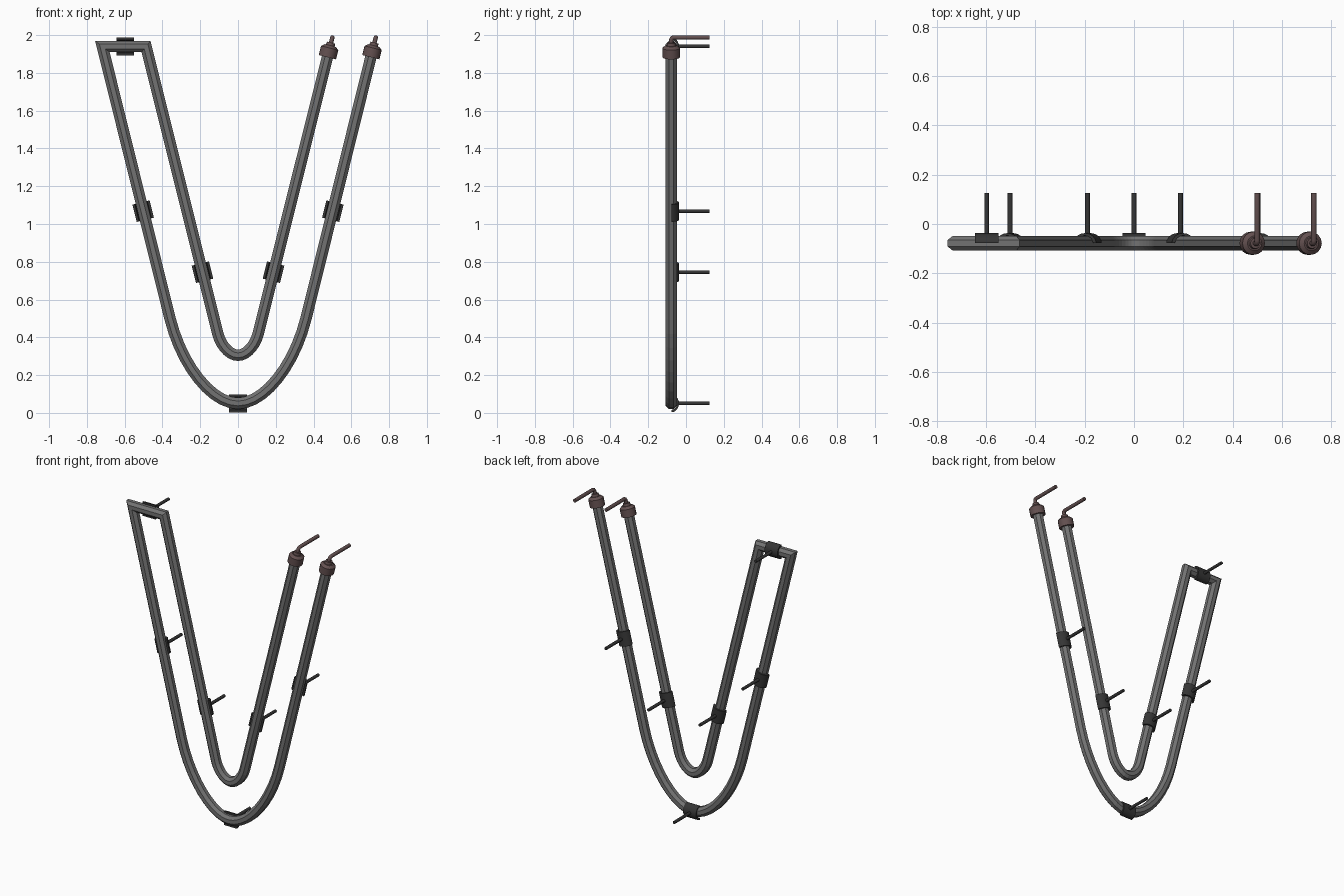
import bpy, bmesh, math
from mathutils import Vector

cube = bpy.data.objects.get("Cube")
if cube:
    bpy.data.objects.remove(cube, do_unlink=True)

TUBE_Y = -0.078
BACK_Y = 0.125


def material(name, rgb):
    m = bpy.data.materials.new(name)
    m.use_nodes = True
    m.diffuse_color = (*rgb, 1)
    m.node_tree.nodes["Principled BSDF"].inputs["Base Color"].default_value = (*rgb, 1)
    return m


GREY = material("tube grey", (0.17, 0.17, 0.17))
BLACK = material("clip black", (0.036, 0.036, 0.036))
BROWN = material("cap brown", (0.125, 0.08, 0.08))


def finish(bm, name, mat, smooth=None):
    bmesh.ops.recalc_face_normals(bm, faces=bm.faces)
    mesh = bpy.data.meshes.new(name)
    bm.to_mesh(mesh)
    bm.free()
    mesh.materials.append(mat)
    ob = bpy.data.objects.new(name, mesh)
    bpy.context.collection.objects.link(ob)
    if smooth:
        bpy.ops.object.select_all(action='DESELECT')
        ob.select_set(True)
        bpy.context.view_layer.objects.active = ob
        bpy.ops.object.shade_smooth_by_angle(angle=math.radians(smooth))
    return ob


def bridge(bm, rings):
    """Skin a list of vertex rings and close both ends."""
    n = len(rings[0])
    for a, b in zip(rings, rings[1:]):
        for i in range(n):
            j = (i + 1) % n
            bm.faces.new((a[i], a[j], b[j], b[i]))
    bm.faces.new(rings[0])
    bm.faces.new(rings[-1])


def sweep(name, path, normal, radius, sides, mat, smooth=None):
    """Pipe along a planar path with mitred corners."""
    bm = bmesh.new()
    rings = []
    for k, p in enumerate(path):
        d0 = (p - path[max(k - 1, 0)]).normalized()
        d1 = (path[min(k + 1, len(path) - 1)] - p).normalized()
        d0 = d0 if d0.length else d1
        d1 = d1 if d1.length else d0
        t = (d0 + d1).normalized()
        side = t.cross(normal).normalized() / t.dot(d0)
        angles = [math.tau * (i + 0.5) / sides for i in range(sides)]
        rings.append([bm.verts.new(p + radius * (math.cos(a) * side + math.sin(a) * normal))
                      for a in angles])
    bridge(bm, rings)
    return finish(bm, name, mat, smooth)


def lathe(name, origin, axis, profile, sides, mat):
    bm = bmesh.new()
    u = Vector((0, 1, 0))
    v = axis.cross(u)
    rings = [[bm.verts.new(origin + axis * h + r * (math.cos(a) * u + math.sin(a) * v))
              for a in [math.tau * i / sides for i in range(sides)]] for r, h in profile]
    bridge(bm, rings)
    return finish(bm, name, mat, 35)


def bend(half_x, z_top, z_low, steps):
    """Points of a U bend from -x to +x, tangent to the sloping legs."""
    knee = half_x - 0.25 * (z_top - z_low)
    a, d = Vector((-half_x, 0, z_top)), Vector((0, 0, z_low))
    k = Vector((-knee, 0, z_low))
    b, c = a.lerp(k, 0.56), d.lerp(k, 0.56)
    left = []
    for i in range(steps + 1):
        t = i / steps
        left.append(a * (1 - t)**3 + b * 3 * t * (1 - t)**2 + c * 3 * t * t * (1 - t) + d * t**3)
    return left + [Vector((-p.x, 0, p.z)) for p in reversed(left[:-1])]


# Continuous double V tube
outer = bend(0.36, 0.5, 0.05, 10)
inner = bend(0.107, 0.42, 0.305, 7)
ends = {"inner": Vector((0.48, 0, 1.91)), "outer": Vector((0.71, 0, 1.91))}
path = ([ends["outer"]] + outer[::-1] + [Vector((-0.718, 0, 1.94)), Vector((-0.487, 0, 1.94))]
        + inner + [ends["inner"]])
offset = Vector((0, TUBE_Y, 0))
sweep("tube", [p + offset for p in path], Vector((0, 1, 0)), 0.0325, 8, GREY)

# End caps with bent contact pins
axis = Vector((0.243, 0, 0.97)).normalized()
back = Vector((0, 1, 0))
for label, end in ends.items():
    base = end + offset
    lathe(label + "_end_cap", base, axis,
          [(0.047, -0.028), (0.047, 0.022), (0.03, 0.036), (0.024, 0.036),
           (0.021, 0.052), (0.013, 0.052)], 16, BROWN)
    top = base + axis * 0.08
    elbow = [base + axis * 0.03, top - axis * 0.012, top - axis * 0.004 + back * 0.004,
             top + back * 0.012, Vector((top.x, BACK_Y, top.z))]
    sweep(label + "_contact_pin", elbow, axis.cross(back).normalized(), 0.0115, 10, BROWN, 40)


def clip(name, x, z, along):
    """Half sleeve hugging the back of the tube, with a mounting pin."""
    along = along.normalized()
    across = along.cross(back)
    centre = Vector((x, TUBE_Y, z))
    arc = [math.pi * i / 12 for i in range(13)]

    def curve(w, d, angles):
        return [centre - along * 0.047 + across * w * math.cos(a) + back * d * math.sin(a)
                for a in angles]
    bm = bmesh.new()
    pts = curve(0.047, 0.041, arc) + curve(0.034, 0.031, arc[::-1])
    face = bm.faces.new([bm.verts.new(p) for p in pts])
    new = bmesh.ops.extrude_face_region(bm, geom=[face], use_keep_orig=True)["geom"]
    bmesh.ops.translate(bm, vec=along * 0.094,
                        verts=[g for g in new if isinstance(g, bmesh.types.BMVert)])
    finish(bm, name + "_clip", BLACK, 35)
    pin = [centre + back * 0.034, Vector((x, BACK_Y, z))]
    sweep(name + "_clip_pin", pin, along, 0.01, 8, BLACK, 50)


# Mounting clips
flat = Vector((1, 0, 0))
clip("top", -0.597, 1.94, flat)
clip("bottom", 0, 0.05, flat)
for side, s in (("left", 1), ("right", -1)):
    slope = Vector((s * 0.25, 0, 1))
    clip(side + "_outer", s * 0.502, 1.068, slope)
    clip(side + "_inner", s * 0.188, 0.745, slope)
